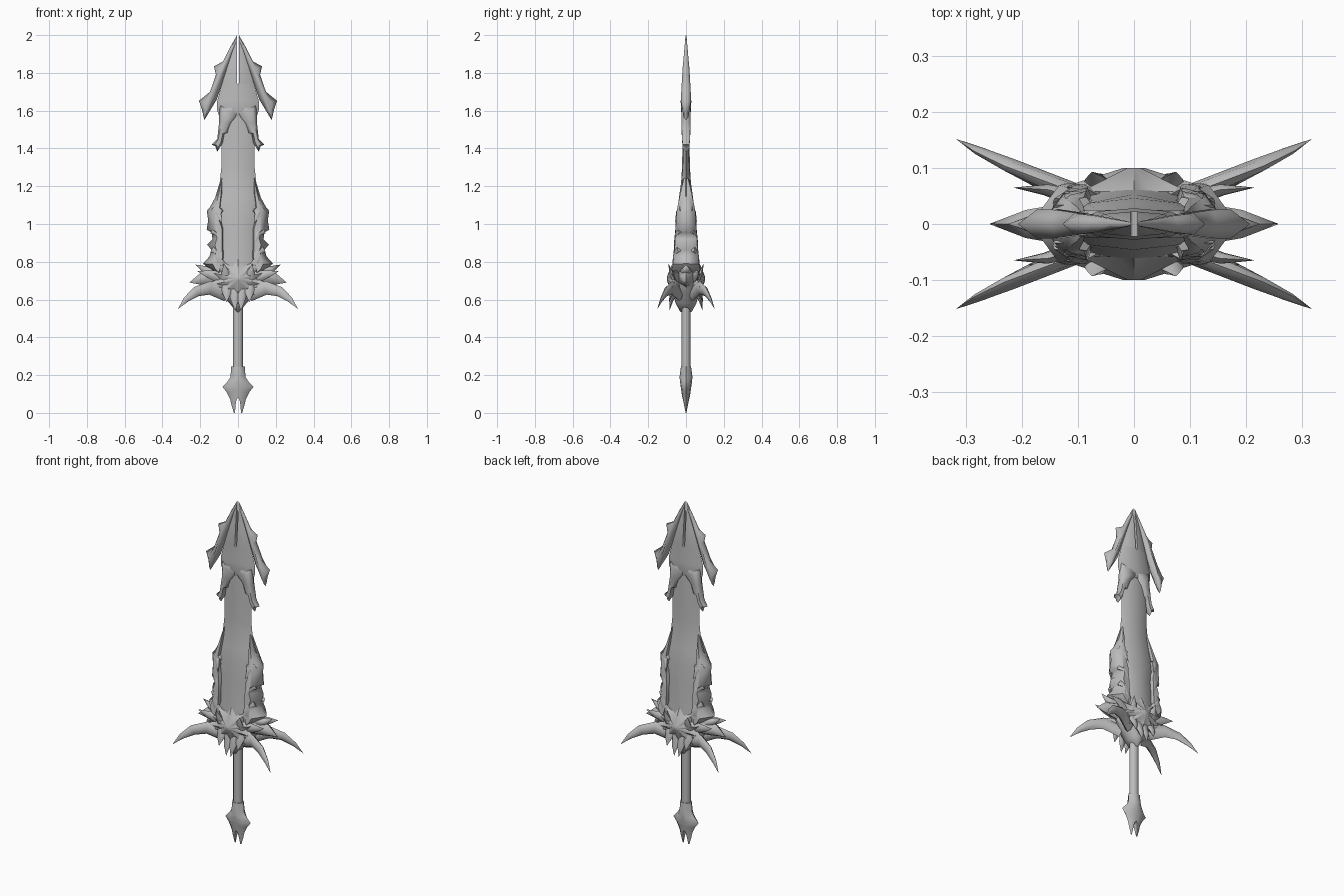
import bpy, bmesh, math
from mathutils import Vector

cube = bpy.data.objects.get("Cube")
if cube:
    bpy.data.objects.remove(cube, do_unlink=True)

GREY = (0.5, 0.5, 0.5, 1.0)
steel = bpy.data.materials.new("grey_steel")
steel.use_nodes = True
steel.diffuse_color = GREY
steel.node_tree.nodes["Principled BSDF"].inputs["Base Color"].default_value = GREY


def finish(name, bm, mirror, angle=60):
    """Turn a bmesh into a smooth-shaded, mirrored object."""
    bmesh.ops.recalc_face_normals(bm, faces=bm.faces)
    mesh = bpy.data.meshes.new(name)
    bm.to_mesh(mesh)
    bm.free()
    obj = bpy.data.objects.new(name, mesh)
    bpy.context.collection.objects.link(obj)
    mesh.materials.append(steel)
    bpy.ops.object.select_all(action='DESELECT')
    obj.select_set(True)
    bpy.context.view_layer.objects.active = obj
    bpy.ops.object.shade_smooth_by_angle(angle=math.radians(angle))
    if mirror:
        mod = obj.modifiers.new("mirror", 'MIRROR')
        mod.use_axis = ('x' in mirror, 'y' in mirror, False)


def half_loft(name, rows):
    """Right half of a lens-shaped blade; rows are z, inner x, outer x, half depth."""
    bm = bmesh.new()
    rings = []
    for z, xi, xo, t in rows:
        xm = xi + 0.6 * (xo - xi)
        section = [(xi, -t), (xm, -0.8 * t), (xo, 0), (xm, 0.8 * t), (xi, t)]
        rings.append([bm.verts.new((x, y, z)) for x, y in section])
    for i in range(len(rows) - 1):
        a, b = rings[i], rings[i + 1]
        closed = rows[i][1] > 0 or rows[i + 1][1] > 0
        for j in range(5 if closed else 4):
            k = (j + 1) % 5
            bm.faces.new((a[j], a[k], b[k], b[j]))
    bm.faces.new(rings[0])
    bm.faces.new(rings[-1])
    finish(name, bm, 'x')


def nearest(p, spine):
    """Closest spine point to p in x and z, with the depth blended along the spine."""
    best = spine[0]
    for a, b in zip(spine, spine[1:]):
        d = (b - a).xy
        f = max(0, min(1, (p - a.xy).dot(d) / d.length_squared))
        q = a.lerp(b, f)
        if (p - q.xy).length < (p - best.xy).length:
            best = q
    return best


def plate(name, outline, spine, edge, mirror='xy', k=0.7):
    """Jagged plate in x, z rising in y towards a spine of (x, z, depth) points."""
    bm = bmesh.new()
    spine = [Vector(s) for s in spine]
    outer, inner = [], []
    for p in map(Vector, outline):
        q = nearest(p, spine)
        m = p.lerp(q.xy, k)
        outer.append(bm.verts.new((p.x, edge, p.y)))
        inner.append(bm.verts.new((m.x, q.z, m.y)))
    n = len(outer)
    for i in range(n):
        j = (i + 1) % n
        bm.faces.new((outer[i], outer[j], inner[j], inner[i]))
    bm.faces.new(inner)
    finish(name, bm, mirror)


def spike(name, path, radii, mirror='xy', sides=6, flat=1.0):
    """Tapered, bent spike along a path, ending in a point."""
    bm = bmesh.new()
    path = [Vector(p) for p in path]
    rings = []
    for i, r in enumerate(radii):
        t = (path[i + 1] - path[max(i - 1, 0)]).normalized()
        u = t.cross(Vector((0, 1, 0))).normalized()
        v = t.cross(u)
        angles = [math.tau * s / sides for s in range(sides)]
        rings.append([bm.verts.new(path[i] + r * (math.cos(a) * u + flat * math.sin(a) * v))
                      for a in angles])
    tip = bm.verts.new(path[-1])
    for s in range(sides):
        e = (s + 1) % sides
        for a, b in zip(rings, rings[1:]):
            bm.faces.new((a[s], a[e], b[e], b[s]))
        bm.faces.new((rings[-1][s], rings[-1][e], tip))
    bm.faces.new(rings[0])
    finish(name, bm, mirror)


# Pommel with side points and a forked end
half_loft("pommel", [
    (0.245, 0, 0.036, 0.027), (0.19, 0, 0.04, 0.034), (0.165, 0, 0.056, 0.032),
    (0.138, 0, 0.082, 0.028), (0.11, 0, 0.06, 0.024), (0.08, 0, 0.045, 0.019),
    (0.07, 0.008, 0.041, 0.016), (0.04, 0.013, 0.034, 0.01), (0, 0.016, 0.022, 0.002)])

# Grip
bm = bmesh.new()
bmesh.ops.create_cone(bm, cap_ends=True, segments=10, radius1=0.027, radius2=0.027, depth=0.42)
bmesh.ops.scale(bm, vec=(1, 0.88, 1), verts=bm.verts)
bmesh.ops.translate(bm, vec=(0, 0, 0.42), verts=bm.verts)
finish("grip", bm, '')

# Blade core running from the guard to the head
half_loft("blade", [
    (1.62, 0, 0.08, 0.016), (1.4, 0, 0.088, 0.019), (1.3, 0, 0.088, 0.021),
    (1.22, 0, 0.097, 0.026), (1.15, 0, 0.118, 0.036), (1.07, 0, 0.14, 0.046),
    (0.95, 0, 0.125, 0.053), (0.8, 0, 0.14, 0.062), (0.7, 0, 0.15, 0.07),
    (0.64, 0, 0.1, 0.07), (0.58, 0, 0.045, 0.055), (0.535, 0, 0.008, 0.03)])

# Split head of the blade
half_loft("blade_head", [
    (1.98, 0.006, 0.014, 0.003), (1.85, 0.006, 0.055, 0.014), (1.745, 0.006, 0.085, 0.022),
    (1.74, 0, 0.086, 0.022), (1.65, 0, 0.11, 0.028), (1.6, 0, 0.11, 0.027),
    (1.57, 0, 0.1, 0.019)])

# Barbed prongs either side of the head
plate("head_prong", [
    (0.005, 2.0), (0.045, 1.93), (0.08, 1.86), (0.127, 1.835), (0.117, 1.79), (0.148, 1.7),
    (0.207, 1.652), (0.192, 1.61), (0.178, 1.55), (0.145, 1.605), (0.112, 1.66),
    (0.065, 1.8), (0.03, 1.9), (0.006, 1.95)],
    [(0.006, 1.99, 0.003), (0.085, 1.82, 0.018), (0.155, 1.65, 0.028), (0.176, 1.57, 0.012)], 0)

# Collar below the head with hooked legs
plate("head_collar", [
    (0, 1.64), (0.1, 1.64), (0.1, 1.54), (0.11, 1.45), (0.14, 1.42), (0.12, 1.412),
    (0.11, 1.383), (0.08, 1.43), (0.07, 1.475), (0.045, 1.48), (0.025, 1.53), (0, 1.565)],
    [(0, 1.61, 0.024), (0.065, 1.57, 0.025), (0.092, 1.48, 0.023), (0.105, 1.42, 0.018)],
    0, k=0.5)

# Jagged armour down both sides of the lower blade
plate("shoulder_armour", [
    (0.085, 1.25), (0.11, 1.16), (0.148, 1.09), (0.165, 1.07), (0.158, 1.02), (0.166, 0.97),
    (0.14, 0.955), (0.135, 0.92), (0.163, 0.89), (0.142, 0.865), (0.15, 0.83), (0.185, 0.79),
    (0.15, 0.76), (0.1, 0.72), (0.06, 0.82), (0.065, 0.98), (0.095, 1.02), (0.055, 1.07),
    (0.09, 1.085), (0.08, 1.15)],
    [(0.085, 1.23, 0.012), (0.1, 1.14, 0.036), (0.105, 1.05, 0.052), (0.095, 0.9, 0.058),
     (0.1, 0.76, 0.072)], 0, k=0.6)

# Small hooks lying over the armour
for i, z in enumerate((1.06, 0.95, 0.85)):
    depth = 0.045 + 0.006 * i
    spike(f"armour_hook_{i + 1}",
          [(0.13, depth - 0.02, z + 0.02), (0.105, depth, z), (0.085, depth + 0.014, z - 0.06)],
          (0.024, 0.017), flat=0.5)

# Star-shaped boss on the guard, front and back
star = []
for i in range(20):
    a = math.tau * i / 20
    r = 1.0 if i % 2 == 0 else 0.6
    star.append((0.16 * r * math.sin(a), 0.71 + 0.115 * r * math.cos(a)))
plate("guard_star", star, [(0, 0.71, 0.1)], 0.058, 'y', 0.88)

# Four large curved horns
spike("guard_horn",
      [(0.06, 0.035, 0.63), (0.15, 0.072, 0.662), (0.22, 0.104, 0.642),
       (0.275, 0.13, 0.6), (0.318, 0.152, 0.55)], (0.04, 0.036, 0.027, 0.015),
      sides=8, flat=0.5)

# Side points in the blade plane
spike("guard_side_point", [(0.08, 0, 0.72), (0.19, 0, 0.71), (0.258, 0, 0.69)],
      (0.06, 0.034), 'x', flat=0.85)
spike("guard_upper_point", [(0.1, 0, 0.74), (0.17, 0, 0.755), (0.225, 0, 0.785)],
      (0.04, 0.022), 'x')

# Smaller spikes around the guard, each given as base and tip
spikes = [((0.1, 0.045, 0.72), (0.215, 0.065, 0.75)),
          ((0.09, 0.05, 0.68), (0.19, 0.073, 0.665)),
          ((0.06, 0.055, 0.7), (0.075, 0.093, 0.79)),
          ((0.08, 0.045, 0.76), (0.12, 0.066, 0.85)),
          ((0.06, 0.055, 0.67), (0.06, 0.09, 0.585)),
          ((0.02, 0.055, 0.65), (0.015, 0.088, 0.54))]
for i, (base, tip) in enumerate(spikes):
    middle = Vector(base).lerp(Vector(tip), 0.5) + Vector((0, 0.006, 0))
    spike(f"guard_spike_{i + 1}", [base, middle, tip], (0.032, 0.02), flat=0.55)
